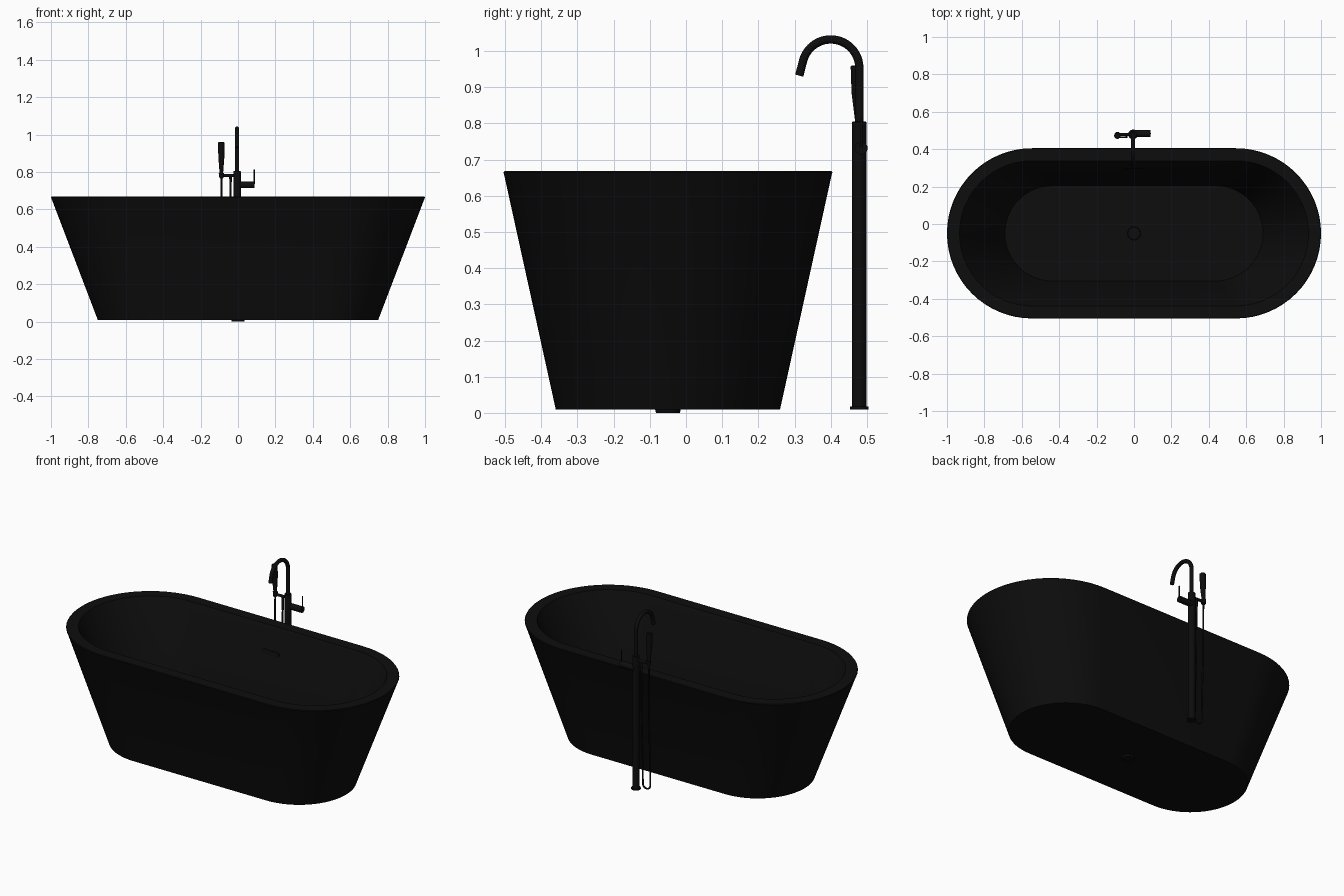
import bpy, bmesh, math
from mathutils import Vector

if "Cube" in bpy.data.objects:
    bpy.data.objects.remove(bpy.data.objects["Cube"])

black = bpy.data.materials.new("matte black")
black.diffuse_color = (0.004, 0.004, 0.004, 1)
black.use_nodes = True
black.node_tree.nodes["Principled BSDF"].inputs["Base Color"].default_value = black.diffuse_color
CY = -0.05           # tub centre in y
FX, FY = -0.005, 0.479   # tap column position


def finish(ob, angle=35):
    ob.data.materials.clear()
    ob.data.materials.append(black)
    bpy.ops.object.select_all(action='DESELECT')
    ob.select_set(True)
    bpy.context.view_layer.objects.active = ob
    bpy.ops.object.shade_smooth_by_angle(angle=math.radians(angle))
    return ob


def loft(name, rings):
    """Skin a list of closed rings and cap both ends."""
    bm = bmesh.new()
    vs = [[bm.verts.new(p) for p in r] for r in rings]
    n = len(vs[0])
    for a, b in zip(vs, vs[1:]):
        for i in range(n):
            j = (i + 1) % n
            bm.faces.new((a[i], a[j], b[j], b[i]))
    bm.faces.new(vs[0][::-1])
    bm.faces.new(vs[-1])
    bmesh.ops.recalc_face_normals(bm, faces=bm.faces)
    me = bpy.data.meshes.new(name)
    bm.to_mesh(me)
    bm.free()
    ob = bpy.data.objects.new(name, me)
    bpy.context.collection.objects.link(ob)
    return finish(ob)


def stadium(hx, hy, z, cy=CY, n=32):
    pts = []
    for side, start in ((1, -math.pi / 2), (-1, math.pi / 2)):
        for i in range(n + 1):
            a = start + math.pi * i / n
            pts.append((side * (hx - hy) + hy * math.cos(a), cy + hy * math.sin(a), z))
    return pts


def lathe(name, profile, n=32):
    """Round rings along a path; profile = [(centre, radius)], axis from first to last."""
    c0, c1 = Vector(profile[0][0]), Vector(profile[-1][0])
    q = (c1 - c0).to_track_quat('Z', 'Y')
    rings = []
    for c, r in profile:
        rings.append([Vector(c) + q @ Vector((r * math.cos(2 * math.pi * i / n),
                                             r * math.sin(2 * math.pi * i / n), 0))
                      for i in range(n)])
    return loft(name, rings)


def tube(name, pts, radius):
    cu = bpy.data.curves.new(name, 'CURVE')
    cu.dimensions = '3D'
    cu.bevel_depth = radius
    cu.bevel_resolution = 4
    cu.use_fill_caps = True
    sp = cu.splines.new('POLY')
    sp.points.add(len(pts) - 1)
    for p, co in zip(sp.points, pts):
        p.co = (*co, 1)
    ob = bpy.data.objects.new(name, cu)
    bpy.context.collection.objects.link(ob)
    bpy.ops.object.select_all(action='DESELECT')
    ob.select_set(True)
    bpy.context.view_layer.objects.active = ob
    bpy.ops.object.convert(target='MESH')
    return finish(bpy.context.view_layer.objects.active)


# Tub shell: outside wall, rim, inside wall and floor
loft("tub", [stadium(*r) for r in (
    (0.75, 0.31, 0.01), (0.998, 0.453, 0.66), (1.0, 0.455, 0.664), (0.997, 0.452, 0.668),
    (0.933, 0.388, 0.668), (0.93, 0.385, 0.664), (0.69, 0.255, 0.06))])

# Drain: outlet below and plug inside
lathe("drain_outlet", [((0, CY, 0), 0.033), ((0, CY, 0.012), 0.036)])
lathe("drain_plug", [((0, CY, 0.058), 0.036), ((0, CY, 0.063), 0.036), ((0, CY, 0.066), 0.032)])

# Overflow plate on the inside back wall
plate = loft("overflow_plate", [stadium(0.06, 0.014, z, 0) for z in (-0.004, 0.005)])
plate.rotation_euler.x = math.pi / 2 - math.atan2(0.13, 0.605)
plate.location = (0, 0.303, 0.52)

# Tap base and column
lathe("tap_base", [((FX, FY, 0.01), 0.026), ((FX, FY, 0.017), 0.026)])
lathe("tap_column", [((FX, FY, 0.015), 0.02), ((FX, FY, 0.803), 0.02), ((FX, FY, 0.805), 0.018)])

# Gooseneck spout
R, ay, az = 0.079, FY - 0.079, 0.953
path = [(FX, FY, 0.79)]
for i in range(33):
    a = math.radians(165) * i / 32
    path.append((FX, ay + R * math.cos(a), az + R * math.sin(a)))
path.append((FX, 0.313, 0.932))
tube("spout", path, 0.0115)

# Mixer handle and lever
lathe("mixer_handle", [((FX, 0.484, 0.732), 0.018), ((0.088, 0.484, 0.732), 0.018)])
lathe("mixer_lever", [((0.0865, 0.484, 0.735), 0.0035), ((0.0865, 0.484, 0.813), 0.0035)], 12)

# Bracket, holder ring and hose elbow
HX = -0.089
lathe("shower_bracket", [((FX, 0.479, 0.781), 0.008), ((HX, 0.479, 0.781), 0.008)], 20)
lathe("shower_holder", [((HX, 0.479, 0.77), 0.013), ((HX, 0.479, 0.795), 0.014)], 24)
lathe("hose_connector", [((-0.04, 0.479, 0.70), 0.006), ((-0.04, 0.479, 0.781), 0.007)], 16)

# Hand shower
lathe("hand_shower", [((HX, 0.479, 0.765), 0.008), ((HX, 0.478, 0.80), 0.010),
                      ((HX, 0.474, 0.885), 0.0165), ((HX, 0.472, 0.957), 0.017),
                      ((HX, 0.472, 0.96), 0.014)], 24)

# Hanging hose loop
cx, hr = (HX - 0.04) / 2, (-0.04 - HX) / 2
hose = [(HX, 0.478, 0.775), (HX, 0.474, 0.4), (HX, 0.466, 0.2)]
hose += [(cx - hr * math.cos(math.pi * i / 16), 0.464, 0.045 - hr * math.sin(math.pi * i / 16))
         for i in range(17)]
hose += [(-0.04, 0.466, 0.2), (-0.04, 0.474, 0.4), (-0.04, 0.479, 0.72)]
tube("shower_hose", hose, 0.005)
